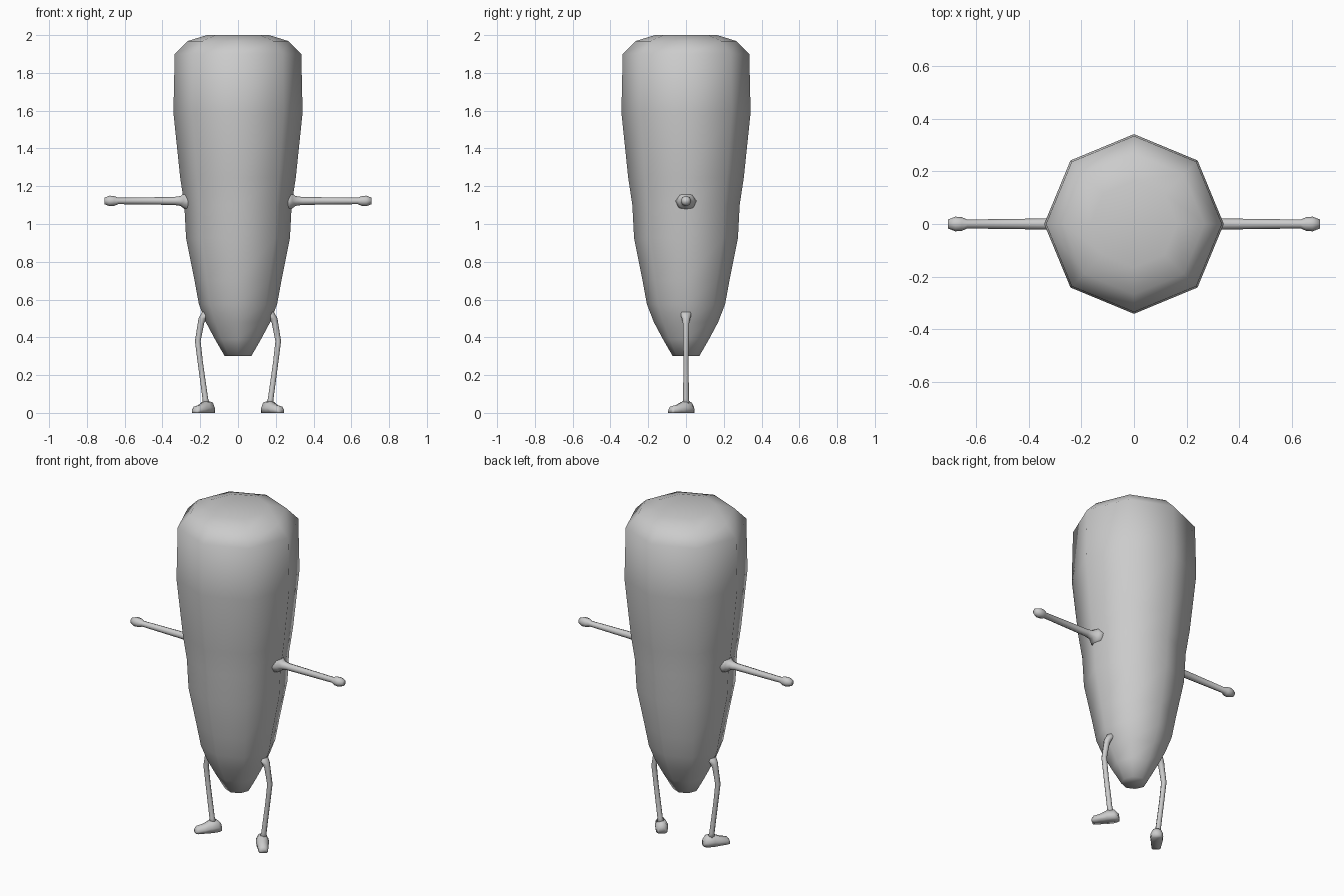
import bpy, bmesh, math
from mathutils import Vector, Matrix

if "Cube" in bpy.data.objects:
    bpy.data.objects.remove(bpy.data.objects["Cube"])

grey = bpy.data.materials.new("plain grey")
grey.diffuse_color = (0.6, 0.6, 0.6, 1)
grey.use_nodes = True
grey.node_tree.nodes["Principled BSDF"].inputs["Base Color"].default_value = grey.diffuse_color


def loft(name, rings, mirrored=False):
    """Skin a list of rings (equal point counts) and close both ends."""
    bm = bmesh.new()
    loops = [[bm.verts.new(p) for p in ring] for ring in rings]
    n = len(loops[0])
    for a, b in zip(loops, loops[1:]):
        for i in range(n):
            j = (i + 1) % n
            bm.faces.new((a[i], a[j], b[j], b[i]))
    bm.faces.new(loops[0][::-1])
    bm.faces.new(loops[-1])
    if mirrored:
        geom = bmesh.ops.duplicate(bm, geom=bm.verts[:] + bm.edges[:] + bm.faces[:])["geom"]
        for v in geom:
            if isinstance(v, bmesh.types.BMVert):
                v.co.x = -v.co.x
    bmesh.ops.recalc_face_normals(bm, faces=bm.faces)
    for f in bm.faces:
        f.smooth = True
    mesh = bpy.data.meshes.new(name)
    bm.to_mesh(mesh)
    bm.free()
    mesh.materials.append(grey)
    obj = bpy.data.objects.new(name, mesh)
    bpy.context.collection.objects.link(obj)
    return obj


def ring(center, radius, u, v, n=8):
    return [Vector(center) + radius * (math.cos(t) * Vector(u) + math.sin(t) * Vector(v))
            for t in (2 * math.pi * i / n for i in range(n))]


X, Y, Z = (1, 0, 0), (0, 1, 0), (0, 0, 1)

# Tapered eight-sided body: (height, radius)
body = [(0.30, 0.07), (0.39, 0.122), (0.48, 0.17), (0.575, 0.207), (0.70, 0.23),
        (0.925, 0.275), (1.10, 0.284), (1.245, 0.306), (1.59, 0.342),
        (1.90, 0.335), (1.968, 0.268), (2.0, 0.165)]
loft("body", [ring((0, 0, z), r, X, Y) for z, r in body])

# Arms with flared shoulders and bulb hands: (x, radius)
arm = [(0.25, 0.065), (0.287, 0.04), (0.305, 0.026), (0.34, 0.021), (0.635, 0.017),
       (0.655, 0.026), (0.68, 0.028), (0.708, 0.017)]
loft("arms", [ring((x, 0, 1.122), r, Y, Z) for x, r in arm], mirrored=True)

# Thin bent legs: (x, height, radius)
leg = [(0.155, 0.535, 0.035), (0.187, 0.50, 0.022), (0.196, 0.475, 0.017), (0.213, 0.38, 0.015),
       (0.20, 0.27, 0.014), (0.173, 0.075, 0.015), (0.167, 0.04, 0.022)]
loft("legs", [ring((x, 0, z), r, X, Y) for x, z, r in leg], mirrored=True)

# Wedge feet with toes turned out: (distance forward, half width, height)
turn = Matrix.Translation((0.163, 0, 0)) @ Matrix.Rotation(math.radians(38), 4, "Z")
foot = [(-0.042, 0.020, 0.038), (-0.022, 0.034, 0.060), (0.018, 0.036, 0.062),
        (0.055, 0.031, 0.044), (0.095, 0.027, 0.036), (0.106, 0.020, 0.022)]
section = [(-0.9, 0), (0.9, 0), (1, 0.45), (0.6, 0.92), (0, 1), (-0.6, 0.92), (-1, 0.45)]
loft("feet", [[turn @ Vector((sx * w, -d, sz * h)) for sx, sz in section]
              for d, w, h in foot], mirrored=True)
